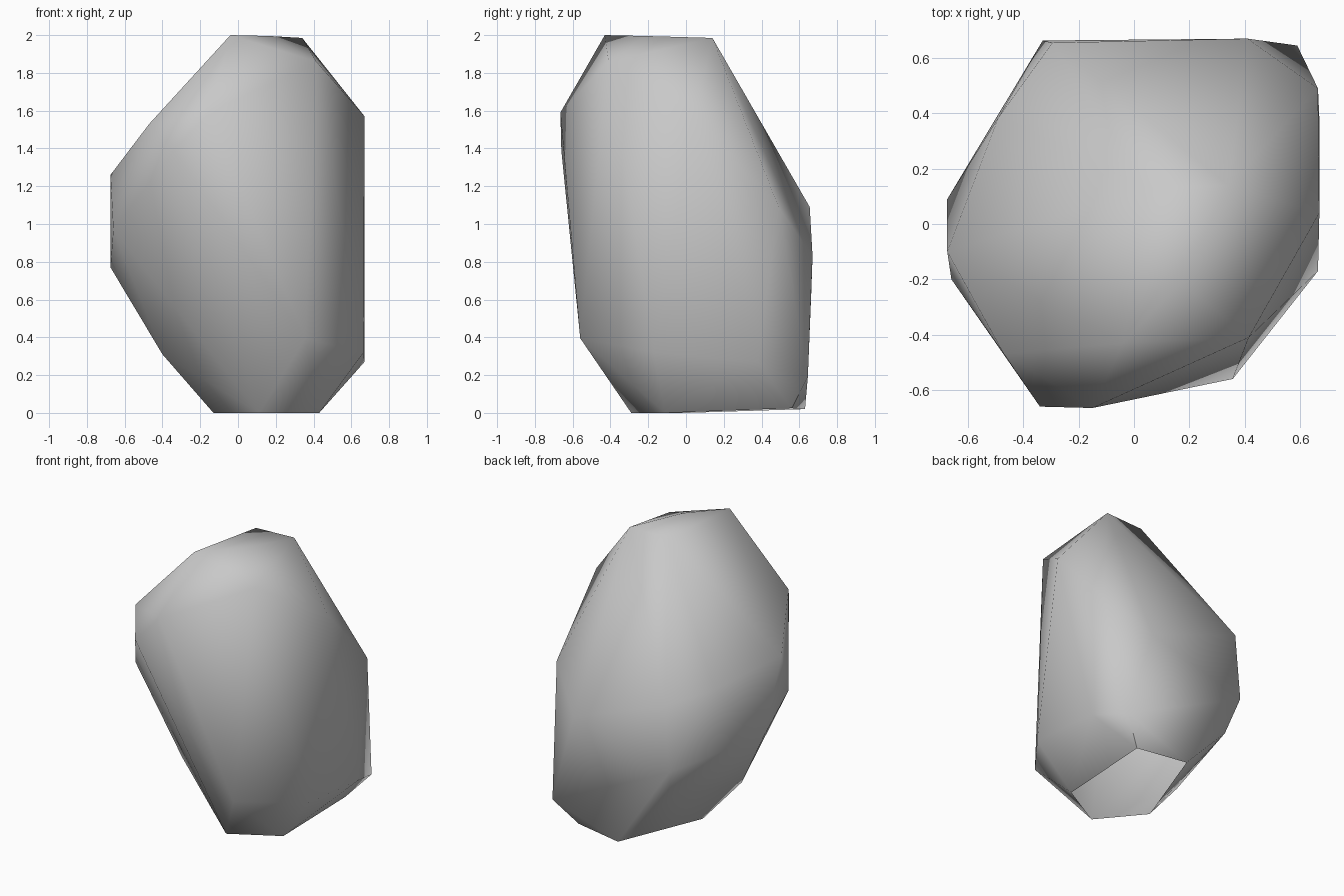
import bpy
import bmesh
from math import radians

# Remove the default cube only
default_cube = bpy.data.objects.get("Cube")
if default_cube:
    bpy.data.objects.remove(default_cube, do_unlink=True)


def make_material(name, colour):
    material = bpy.data.materials.new(name)
    material.use_nodes = True
    material.diffuse_color = colour
    shader = next(n for n in material.node_tree.nodes if n.type == "BSDF_PRINCIPLED")
    shader.inputs["Base Color"].default_value = colour
    shader.inputs["Roughness"].default_value = 0.9
    return material


def make_shell(name, corner_groups, material, sharp_angle):
    """Wrap a tight skin around the corners, open underneath, and shade it softly."""
    bm = bmesh.new()
    for corners in corner_groups:
        for corner in corners:
            bm.verts.new(corner)
    bmesh.ops.convex_hull(bm, input=list(bm.verts))
    loose = [v for v in bm.verts if not v.link_faces]
    bmesh.ops.delete(bm, geom=loose, context="VERTS")
    bmesh.ops.recalc_face_normals(bm, faces=list(bm.faces))

    # Open underside
    bm.normal_update()
    resting = [face for face in bm.faces if face.normal.z < -0.97]
    bmesh.ops.delete(bm, geom=resting, context="FACES")

    mesh = bpy.data.meshes.new(name)
    bm.to_mesh(mesh)
    bm.free()
    mesh.materials.append(material)
    rock = bpy.data.objects.new(name, mesh)
    bpy.context.collection.objects.link(rock)

    bpy.ops.object.select_all(action="DESELECT")
    rock.select_set(True)
    bpy.context.view_layer.objects.active = rock
    bpy.ops.object.shade_smooth_by_angle(angle=radians(sharp_angle))
    return rock


# Rim of the open underside
base = [(.11, -.29, 0), (.43, -.11, 0), (.445, .56, .025),
        (.09, .63, .02), (-.13, 0, 0)]

# Undercut ring above the base
lower_ring = [(.357, -.56, .395), (.665, -.17, .32), (.67, .38, .27),
              (.59, .645, .19), (-.28, .57, .4), (-.4, -.05, .31)]

# Widest part of the boulder
middle_ring = [(-.66, -.2, .97), (-.675, .09, .77), (-.33, .663, .63),
               (-.295, .655, 1.09), (.41, .67, .83), (.665, .49, 1.09),
               (-.49, .385, 1.15)]

# Sloping shoulders
shoulders = [(-.34, -.66, 1.39), (-.15, -.665, 1.59), (-.47, -.47, 1.53),
             (-.675, -.1, 1.26), (.67, .04, 1.57), (.415, -.41, 1.86)]

# Narrow crown
crown = [(-.04, -.43, 2), (.17, -.21, 1.995), (.34, .14, 1.985), (.05, .13, 1.98)]

stone_grey = make_material("stone_grey", (.58, .58, .58, 1))
make_shell("boulder", [base, lower_ring, middle_ring, shoulders, crown],
           stone_grey, sharp_angle=54)
